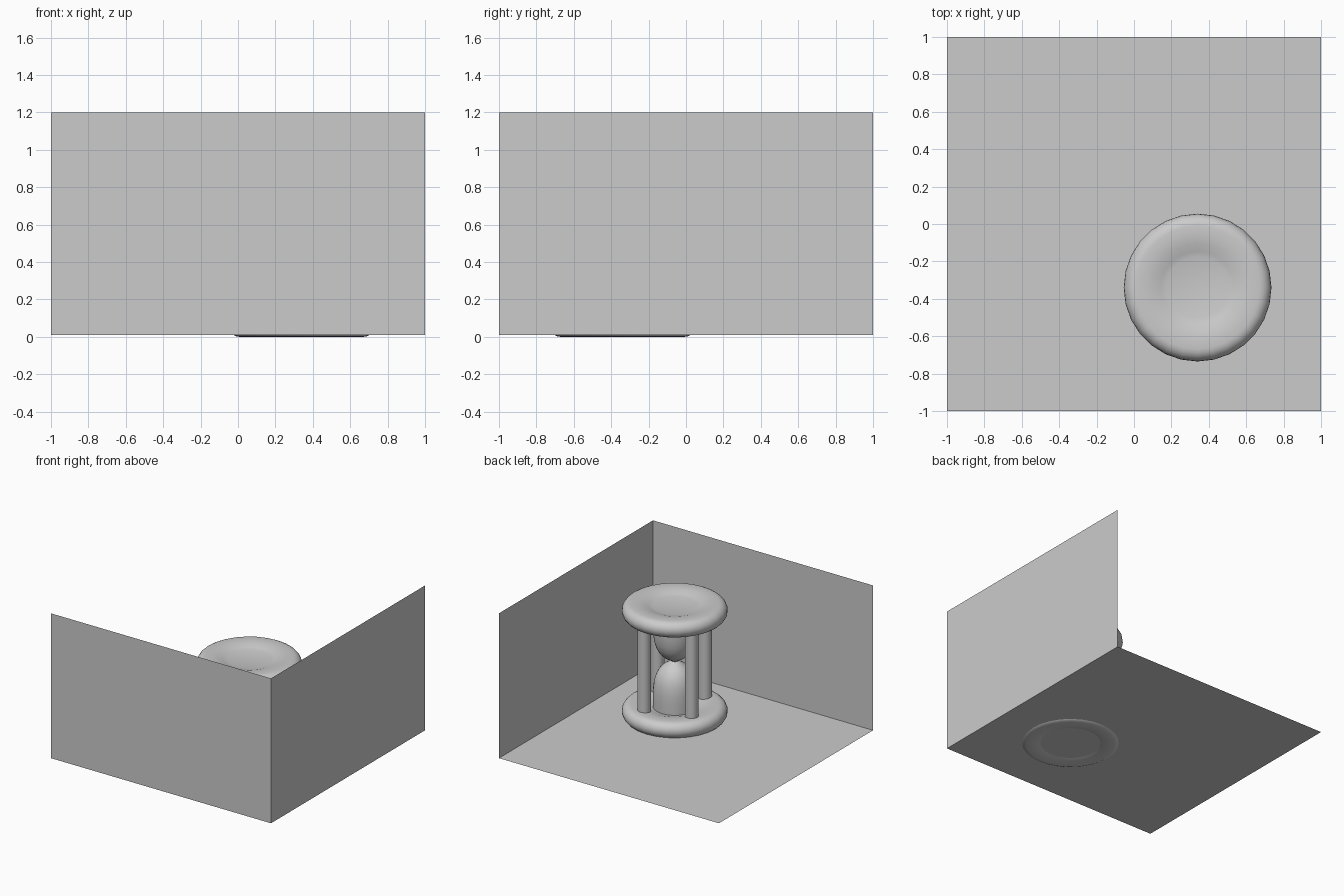
import bpy, bmesh
from math import sin, cos, pi, radians

if "Cube" in bpy.data.objects:
    bpy.data.objects.remove(bpy.data.objects["Cube"])

CX, CY = 0.34, -0.34      # hourglass axis
Z_MID = 0.478             # mirror height of the hourglass
FLOOR_Z, WALL_TOP = 0.01, 1.2


def make_object(name, bm, smooth=True):
    bmesh.ops.recalc_face_normals(bm, faces=bm.faces)
    mesh = bpy.data.meshes.new(name)
    bm.to_mesh(mesh)
    bm.free()
    obj = bpy.data.objects.new(name, mesh)
    bpy.context.collection.objects.link(obj)
    if smooth:
        for o in bpy.context.selected_objects:
            o.select_set(False)
        obj.select_set(True)
        bpy.context.view_layer.objects.active = obj
        bpy.ops.object.shade_smooth_by_angle(angle=radians(50))
    return obj


def lathe(name, profile, steps):
    """Spin (radius, z) points around the hourglass axis."""
    bm = bmesh.new()
    verts = [bm.verts.new((CX + r, CY, z)) for r, z in profile]
    edges = [bm.edges.new(p) for p in zip(verts, verts[1:])]
    bmesh.ops.spin(bm, geom=verts + edges, cent=(CX, CY, 0), axis=(0, 0, 1),
                   angle=2 * pi, steps=steps)
    bmesh.ops.remove_doubles(bm, verts=bm.verts, dist=1e-5)
    return make_object(name, bm)


def plane(name, corners):
    bm = bmesh.new()
    bm.faces.new([bm.verts.new(c) for c in corners])
    return make_object(name, bm, smooth=False)


# Open room corner: floor, front wall, right wall
plane("floor", [(-1, -1, FLOOR_Z), (1, -1, FLOOR_Z), (1, 1, FLOOR_Z), (-1, 1, FLOOR_Z)])
plane("front_wall", [(-1, -1, FLOOR_Z), (1, -1, FLOOR_Z), (1, -1, WALL_TOP), (-1, -1, WALL_TOP)])
plane("right_wall", [(1, -1, FLOOR_Z), (1, 1, FLOOR_Z), (1, 1, WALL_TOP), (1, -1, WALL_TOP)])

# Rounded end discs, dished in the middle on both faces
H, R = 0.065, 0.33
upper = [(0, 0.036), (0.165, 0.037), (0.195, 0.045), (0.235, 0.058), (0.28, 0.064)]
rim = [(R + H * cos(a), H * sin(a)) for a in (pi / 2 - i * pi / 10 for i in range(11))]
disc = upper + rim + [(r, -z) for r, z in reversed(upper)]
for name, zc in (("bottom_disc", H), ("top_disc", 2 * Z_MID - H)):
    lathe(name, [(r, z + zc) for r, z in disc], 28)

# Glass: two bullet-shaped bulbs meeting at a narrow neck
bulb = [(0, 0.09), (0.163, 0.09), (0.164, 0.18), (0.162, 0.25), (0.155, 0.31),
        (0.141, 0.36), (0.118, 0.405), (0.085, 0.44), (0.05, 0.462), (0.025, Z_MID)]
lathe("glass", bulb + [(r, 2 * Z_MID - z) for r, z in reversed(bulb[:-1])], 32)

# Four posts between the discs
z0 = 0.11
for i in range(4):
    a = radians(64 + 90 * i)
    bm = bmesh.new()
    bmesh.ops.create_cone(bm, cap_ends=True, segments=24, radius1=0.05, radius2=0.05,
                          depth=2 * (Z_MID - z0))
    bmesh.ops.translate(bm, verts=bm.verts,
                        vec=(CX + 0.26 * cos(a), CY + 0.26 * sin(a), Z_MID))
    make_object(f"post_{i + 1}", bm)
